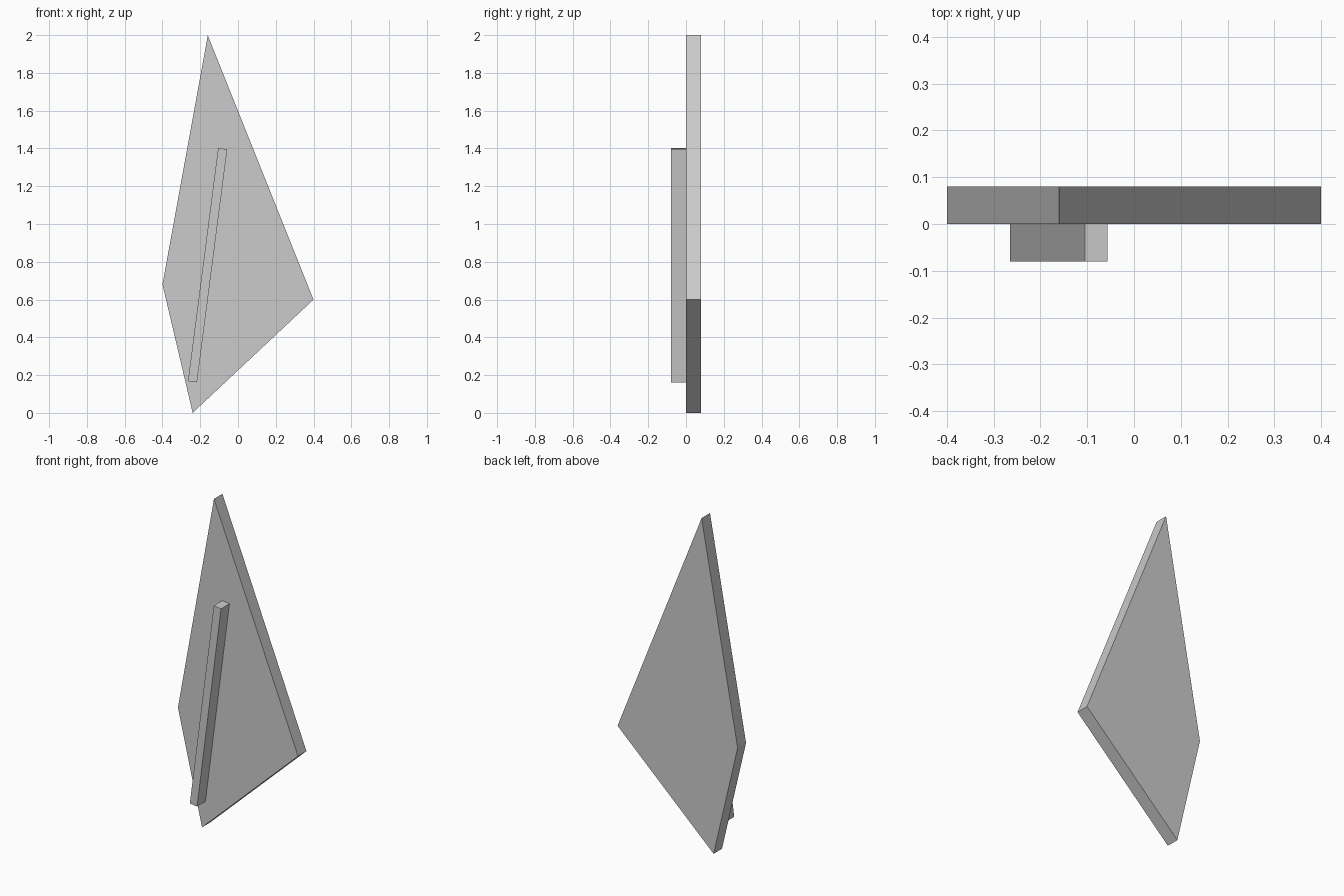
import bpy, bmesh

if "Cube" in bpy.data.objects:
    bpy.data.objects.remove(bpy.data.objects["Cube"])


def extruded_panel(name, profile, y_front, y_back):
    """Extrude an XZ outline along y into a closed flat-shaded solid."""
    bm = bmesh.new()
    face = bm.faces.new([bm.verts.new((x, y_front, z)) for x, z in profile])
    result = bmesh.ops.extrude_face_region(bm, geom=[face], use_keep_orig=True)
    moved = [v for v in result["geom"] if isinstance(v, bmesh.types.BMVert)]
    bmesh.ops.translate(bm, verts=moved, vec=(0, y_back - y_front, 0))
    bmesh.ops.recalc_face_normals(bm, faces=bm.faces)
    mesh = bpy.data.meshes.new(name)
    bm.to_mesh(mesh)
    bm.free()
    obj = bpy.data.objects.new(name, mesh)
    bpy.context.collection.objects.link(obj)
    return obj


# Kite-shaped plate
extruded_panel("shard_plate",
               [(-0.24, 0), (0.4, 0.6), (-0.16, 2), (-0.4, 0.68)],
               0, 0.08)

# Slanted bar on the front of the plate
extruded_panel("front_rib",
               [(-0.265, 0.168), (-0.217, 0.162), (-0.057, 1.396), (-0.105, 1.402)],
               -0.08, 0)
